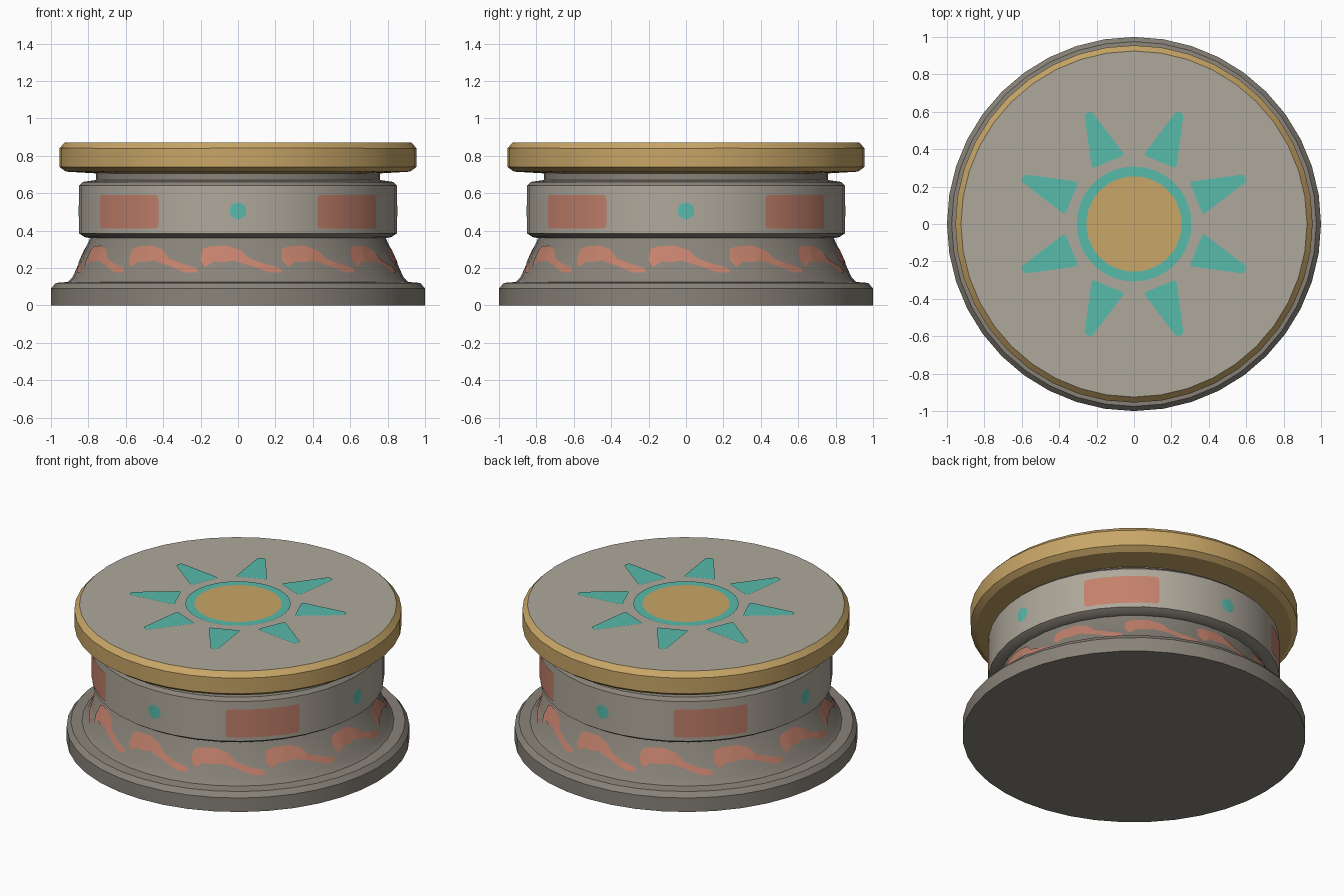
import bpy, bmesh
from math import pi, sin, cos, radians
from mathutils import Vector

SIDES = 40
STEP = 2 * pi / SIDES
LIFT = 0.004

cube = bpy.data.objects.get("Cube")
if cube:
    bpy.data.objects.remove(cube, do_unlink=True)


def material(name, r, g, b):
    m = bpy.data.materials.new(name)
    m.diffuse_color = (r, g, b, 1)
    m.use_nodes = True
    node = next(n for n in m.node_tree.nodes if n.type == 'BSDF_PRINCIPLED')
    node.inputs["Base Color"].default_value = (r, g, b, 1)
    return m


light_stone = material("light stone", 0.43, 0.395, 0.33)
dark_stone = material("dark stone", 0.25, 0.228, 0.192)
gold = material("gold", 0.58, 0.38, 0.135)
teal = material("turquoise paint", 0.095, 0.49, 0.41)
red = material("terracotta paint", 0.55, 0.22, 0.15)


def finish(name, bm, mat):
    mesh = bpy.data.meshes.new(name)
    bm.to_mesh(mesh)
    bm.free()
    mesh.materials.append(mat)
    obj = bpy.data.objects.new(name, mesh)
    bpy.context.collection.objects.link(obj)
    bpy.ops.object.select_all(action='DESELECT')
    obj.select_set(True)
    bpy.context.view_layer.objects.active = obj
    bpy.ops.object.shade_smooth_by_angle(angle=radians(30))
    return obj


def lathe(name, mat, profile):
    """Turn a profile listed bottom to top around z."""
    bm = bmesh.new()
    verts = [bm.verts.new((r, 0, z)) for r, z in profile]
    edges = [bm.edges.new(pair) for pair in zip(verts, verts[1:])]
    bmesh.ops.spin(bm, geom=verts + edges, cent=(0, 0, 0), axis=(0, 0, 1),
                   angle=2 * pi, steps=SIDES)
    bmesh.ops.remove_doubles(bm, verts=bm.verts, dist=0.0005)
    bmesh.ops.recalc_face_normals(bm, faces=bm.faces)
    # make open shells face outward
    if sum(f.normal.dot(f.calc_center_median()) * f.calc_area() for f in bm.faces) < 0:
        bmesh.ops.reverse_faces(bm, faces=bm.faces)
    return finish(name, bm, mat)


def flat_patch(outline, rounding):
    bm = bmesh.new()
    bm.faces.new([bm.verts.new((x, y, 0)) for x, y in outline])
    if rounding:
        bmesh.ops.bevel(bm, geom=bm.verts[:], offset=rounding, segments=3,
                        affect='VERTICES', profile=0.5)
    bm.normal_update()
    for f in bm.faces:
        if f.normal.z < 0:
            f.normal_flip()
    return bm


def wrapped_paint(name, mat, outline, rounding, angles, radius, arc_radius):
    """Wrap copies of an (arc length, height) outline onto the faceted sides."""
    out = bmesh.new()
    for middle in angles:
        bm = flat_patch(outline, rounding)
        bmesh.ops.triangulate(bm, faces=bm.faces[:])
        for v in bm.verts:
            v.co.x = v.co.x / arc_radius + middle
        lo = int(min(v.co.x for v in bm.verts) // STEP)
        hi = int(max(v.co.x for v in bm.verts) // STEP) + 1
        for k in range(lo, hi + 1):
            bmesh.ops.bisect_plane(bm, geom=bm.verts[:] + bm.edges[:] + bm.faces[:],
                                   plane_co=(k * STEP, 0, 0), plane_no=(1, 0, 0))
        for v in bm.verts:
            a, z = v.co.x, v.co.y
            facet = cos(STEP / 2) / cos(a % STEP - STEP / 2)
            r = radius(z) * facet + LIFT
            v.co = (r * cos(a), r * sin(a), z)
        temp = bpy.data.meshes.new("patch")
        bm.to_mesh(temp)
        bm.free()
        out.from_mesh(temp)
        bpy.data.meshes.remove(temp)
    return finish(name, out, mat)


def circle(r, count=40):
    return [(r * cos(2 * pi * i / count), r * sin(2 * pi * i / count)) for i in range(count)]


# Turned stone body
lathe("base_plinth", dark_stone,
      [(0, 0), (1, 0), (1, 0.09), (0.975, 0.12), (0.91, 0.125)])
lathe("flared_waist", dark_stone,
      [(0.91, 0.125), (0.885, 0.15), (0.79, 0.36), (0.82, 0.365), (0.85, 0.385)])
lathe("drum_band", light_stone, [(0.85, 0.385), (0.85, 0.64)])
lathe("shoulder_and_neck", dark_stone,
      [(0.85, 0.64), (0.83, 0.66), (0.76, 0.67), (0.76, 0.715)])

# Gold rim and stone top
lathe("gold_rim", gold,
      [(0.75, 0.705), (0.92, 0.715), (0.955, 0.74), (0.955, 0.84), (0.925, 0.872)])
lathe("stone_top", light_stone, [(0.925, 0.872), (0, 0.872)])

# Drum paint: panels on the diagonals, dots between them
quarters = [i * pi / 2 for i in range(4)]
drum_radius = lambda z: 0.85
wrapped_paint("drum_panels", red,
              [(-0.222, 0.41), (0.222, 0.41), (0.222, 0.59), (-0.222, 0.59)],
              0.02, [a + pi / 4 for a in quarters], drum_radius, 0.85)
wrapped_paint("drum_dots", teal, [(x, y + 0.505) for x, y in circle(0.044, 16)],
              0, quarters, drum_radius, 0.85)

# Wave motif around the waist
wave = [(-0.2, 0.24), (-0.195, 0.30), (-0.16, 0.315), (-0.06, 0.32), (0.015, 0.295),
        (0.06, 0.25), (0.13, 0.225), (0.22, 0.2), (0.225, 0.175), (0.16, 0.175),
        (0.06, 0.215), (-0.03, 0.24), (-0.08, 0.23), (-0.13, 0.235), (-0.17, 0.205)]
wrapped_paint("waist_waves", red, wave, 0.006, [i * pi / 6 for i in range(12)],
              lambda z: 0.79 + (0.36 - z) * 0.095 / 0.21, 0.83)

# Sun emblem on the top
TOP = Vector((0, 0, 0.872 + LIFT))
disc = flat_patch(circle(0.255), 0)
bmesh.ops.translate(disc, verts=disc.verts, vec=TOP)
finish("sun_disc", disc, gold)

ring = bmesh.new()
inner = [ring.verts.new((x, y, TOP.z)) for x, y in circle(0.255)]
outer = [ring.verts.new((x, y, TOP.z)) for x, y in circle(0.307)]
for i in range(len(inner)):
    j = (i + 1) % len(inner)
    ring.faces.new((inner[i], outer[i], outer[j], inner[j]))
finish("sun_ring", ring, teal)

ray = [(0.36, -0.095), (0.645, -0.02), (0.645, 0.02), (0.36, 0.095)]
for i in range(8):
    patch = flat_patch(ray, 0.015)
    for v in patch.verts:
        a = (i + 0.5) * pi / 4
        x, y = v.co.x, v.co.y
        v.co = (x * cos(a) - y * sin(a), x * sin(a) + y * cos(a), TOP.z)
    finish(f"sun_ray_{i + 1}", patch, teal)
